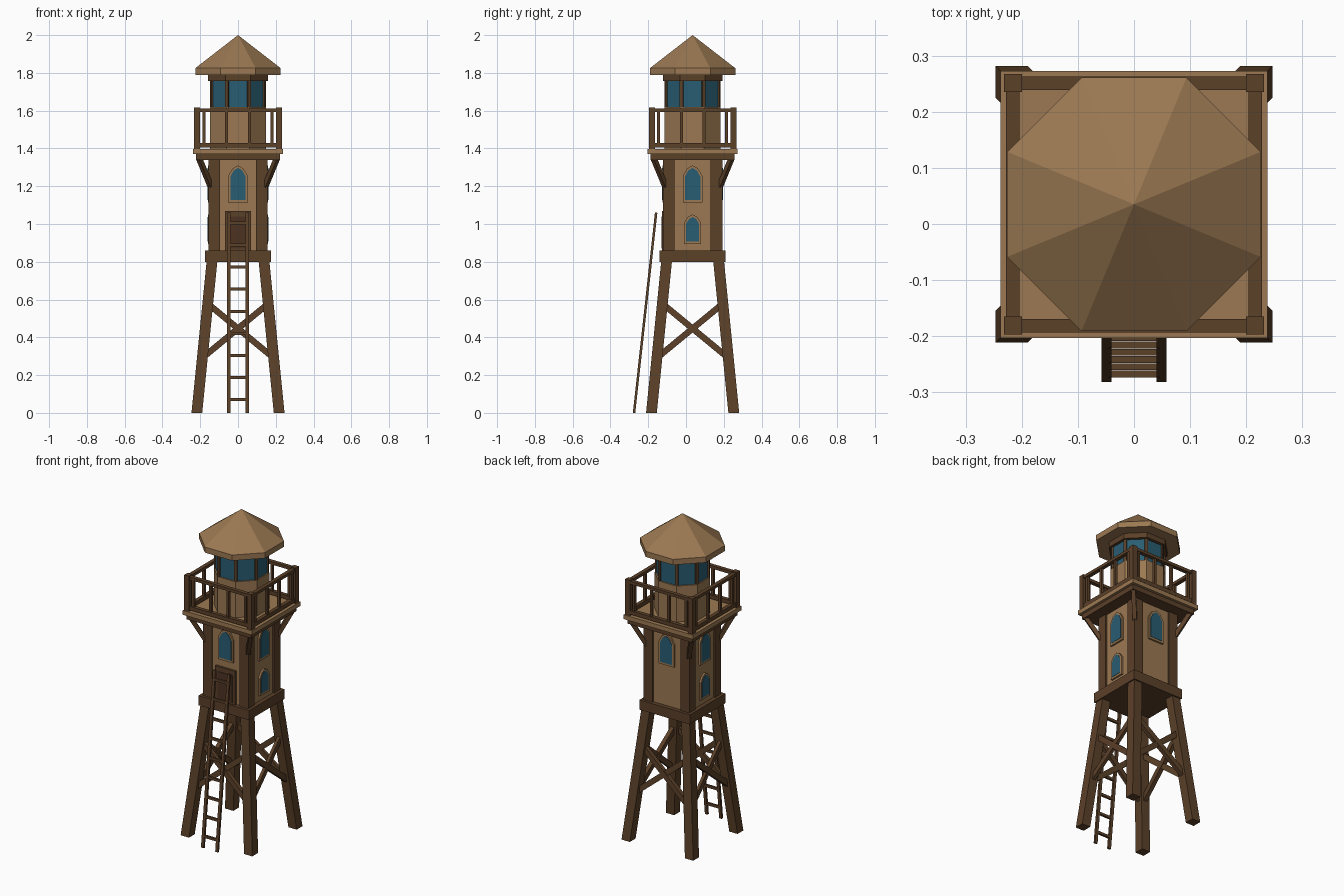
import bpy, bmesh, math
from mathutils import Vector, Matrix

if "Cube" in bpy.data.objects:
    bpy.data.objects.remove(bpy.data.objects["Cube"], do_unlink=True)

CY = 0.035  # tower axis in y


def material(name, rgb):
    m = bpy.data.materials.new(name)
    m.use_nodes = True
    m.diffuse_color = (*rgb, 1)
    m.node_tree.nodes["Principled BSDF"].inputs["Base Color"].default_value = (*rgb, 1)
    return m


LIGHT = material("light_wood", (0.33, 0.19, 0.085))
DARK = material("dark_wood", (0.105, 0.052, 0.022))
DOOR = material("door_wood", (0.075, 0.032, 0.015))
GLASS = material("blue_glass", (0.022, 0.11, 0.17))


def finish(bm, name, mat, loc=(0, CY, 0)):
    bmesh.ops.recalc_face_normals(bm, faces=bm.faces[:])
    me = bpy.data.meshes.new(name)
    bm.to_mesh(me)
    bm.free()
    me.materials.append(mat)
    ob = bpy.data.objects.new(name, me)
    ob.location = loc
    bpy.context.collection.objects.link(ob)
    return ob


def add_box(bm, centre, size):
    m = Matrix.Translation(centre) @ Matrix.Diagonal((*size, 1))
    bmesh.ops.create_cube(bm, size=1, matrix=m)


def slab(name, half, z0, z1, mat):
    bm = bmesh.new()
    add_box(bm, (0, 0, (z0 + z1) / 2), (2 * half, 2 * half, z1 - z0))
    return finish(bm, name, mat)


def add_beam(bm, a, b, width, depth, out):
    """Straight beam from a to b; depth is measured along out."""
    a, b = Vector(a), Vector(b)
    d = (b - a).normalized()
    side = d.cross(Vector(out)).normalized()
    n = side.cross(d)
    m = Matrix((side, n, d)).transposed().to_4x4()
    m.translation = (a + b) / 2
    bmesh.ops.create_cube(bm, size=1, matrix=m @ Matrix.Diagonal((width, depth, (b - a).length, 1)))


def add_octagon(bm, apo0, apo1, z0, z1):
    """Eight-sided frustum with flat sides facing the axes."""
    k = 1 / math.cos(math.pi / 8)
    m = Matrix.Translation((0, 0, (z0 + z1) / 2)) @ Matrix.Rotation(math.pi / 8, 4, "Z")
    bmesh.ops.create_cone(bm, cap_ends=True, segments=8, radius1=apo0 * k,
                          radius2=apo1 * k, depth=z1 - z0, matrix=m)


def octagon(name, apo0, apo1, z0, z1, mat):
    bm = bmesh.new()
    add_octagon(bm, apo0, apo1, z0, z1)
    return finish(bm, name, mat)


def spin(bm):
    """Repeat the geometry on all four sides."""
    src = bm.verts[:] + bm.edges[:] + bm.faces[:]
    for i in range(1, 4):
        new = bmesh.ops.duplicate(bm, geom=src)["geom"]
        bmesh.ops.rotate(bm, verts=[v for v in new if isinstance(v, bmesh.types.BMVert)],
                         matrix=Matrix.Rotation(i * math.pi / 2, 3, "Z"))


CORNERS = [(x, y) for x in (-1, 1) for y in (-1, 1)]

# Splayed legs, cut level at foot and top
bm = bmesh.new()
for sx, sy in CORNERS:
    vs = bmesh.ops.create_cube(bm, size=1)["verts"]
    for v in vs:
        off = 0.218 if v.co.z < 0 else 0.136
        v.co = (sx * off + v.co.x * 0.057, sy * off + v.co.y * 0.057, 0 if v.co.z < 0 else 0.82)
finish(bm, "legs", DARK)

# Crossed braces between the legs
bm = bmesh.new()
for s in (-1, 1):
    add_beam(bm, (s * 0.19, -0.189, 0.29), (-s * 0.162, -0.161, 0.58), 0.033, 0.022 + 0.003 * s, (0, -1, 0))
spin(bm)
finish(bm, "cross_braces", DARK)

# Cabin
slab("base_beam", 0.174, 0.80, 0.86, DARK)
slab("cabin_walls", 0.148, 0.86, 1.34, LIGHT)
bm = bmesh.new()
for sx, sy in CORNERS:
    add_box(bm, (sx * 0.126, sy * 0.126, 1.10), (0.062, 0.062, 0.48))
finish(bm, "cabin_corner_posts", DARK)

# Deck with brackets under its corners
slab("deck_beam", 0.222, 1.34, 1.37, DARK)
slab("deck", 0.238, 1.37, 1.397, LIGHT)
bm = bmesh.new()
for sx, sy in CORNERS:
    add_beam(bm, (sx * 0.145, sy * 0.145, 1.2), (sx * 0.207, sy * 0.207, 1.35), 0.024, 0.024, (sx, sy, 0))
finish(bm, "deck_brackets", DARK)

# Railing
bm = bmesh.new()
add_box(bm, (0.216, 0.216, 1.505), (0.032, 0.032, 0.225))
add_box(bm, (0, -0.216, 1.603), (0.41, 0.024, 0.018))
add_box(bm, (0, -0.216, 1.417), (0.41, 0.024, 0.024))
for x in (-0.18, -0.06, 0.06, 0.18):
    add_box(bm, (x, -0.216, 1.51), (0.016, 0.016, 0.18))
spin(bm)
finish(bm, "railing", DARK)

# Watch room, lantern glazing and roof
octagon("watch_room", 0.148, 0.148, 1.39, 1.62, LIGHT)
octagon("lantern_glass", 0.14, 0.14, 1.62, 1.765, GLASS)
bm = bmesh.new()
for i in range(8):
    a = math.pi / 8 + i * math.pi / 4
    m = Matrix.Rotation(a, 4, "Z") @ Matrix.Translation((0.148, 0, 1.69)) @ Matrix.Diagonal((0.018, 0.018, 0.15, 1))
    bmesh.ops.create_cube(bm, size=1, matrix=m)
finish(bm, "lantern_posts", DARK)
octagon("lantern_head", 0.158, 0.158, 1.758, 1.795, DARK)
octagon("roof_eave", 0.226, 0.226, 1.79, 1.825, LIGHT)
octagon("roof", 0.226, 0, 1.825, 2.0, LIGHT)

# Windows with pointed arches
ARCH = [(-1, 0), (1, 0), (1, 0.72), (0.55, 0.92), (0, 1), (-0.55, 0.92), (-1, 0.72)]


def arch_plate(name, turn, half, z0, height, front, thick, mat):
    bm = bmesh.new()
    f = bm.faces.new([bm.verts.new((x * half, -front, z0 + z * height)) for x, z in ARCH])
    ext = bmesh.ops.extrude_face_region(bm, geom=[f])["geom"]
    bmesh.ops.translate(bm, verts=[v for v in ext if isinstance(v, bmesh.types.BMVert)], vec=(0, thick, 0))
    bmesh.ops.rotate(bm, verts=bm.verts[:], matrix=Matrix.Rotation(turn * math.pi / 2, 3, "Z"))
    finish(bm, name, mat)


def window(name, turn, half, z0, height):
    arch_plate(name + "_frame", turn, half, z0, height, 0.159, 0.014, LIGHT)
    arch_plate(name + "_glass", turn, half - 0.011, z0 + 0.013, height - 0.026, 0.161, 0.008, GLASS)


for turn, side in enumerate(("front", "left", "back", "right")):
    window(side + "_upper_window", turn, 0.052, 1.115, 0.195)
    if side in ("left", "right"):
        window(side + "_lower_window", turn, 0.045, 0.895, 0.155)

# Door
bm = bmesh.new()
add_box(bm, (0, -0.153, 0.965), (0.14, 0.018, 0.21))
finish(bm, "door_frame", DARK)
bm = bmesh.new()
add_box(bm, (0, -0.161, 0.955), (0.1, 0.008, 0.17))
finish(bm, "door_panel", DOOR)

# Leaning ladder
foot, top = Vector((0, -0.275, 0)), Vector((0, -0.158, 1.06))
bm = bmesh.new()
for s in (-0.049, 0.049):
    add_beam(bm, foot + Vector((s, 0, 0)), top + Vector((s, 0, 0)), 0.018, 0.013, (0, -1, 0))
for i in range(9):
    p = foot.lerp(top, (0.07 + i * 0.117) / 1.06)
    add_box(bm, p, (0.09, 0.012, 0.016))
finish(bm, "ladder", DARK, (0, 0, 0))
